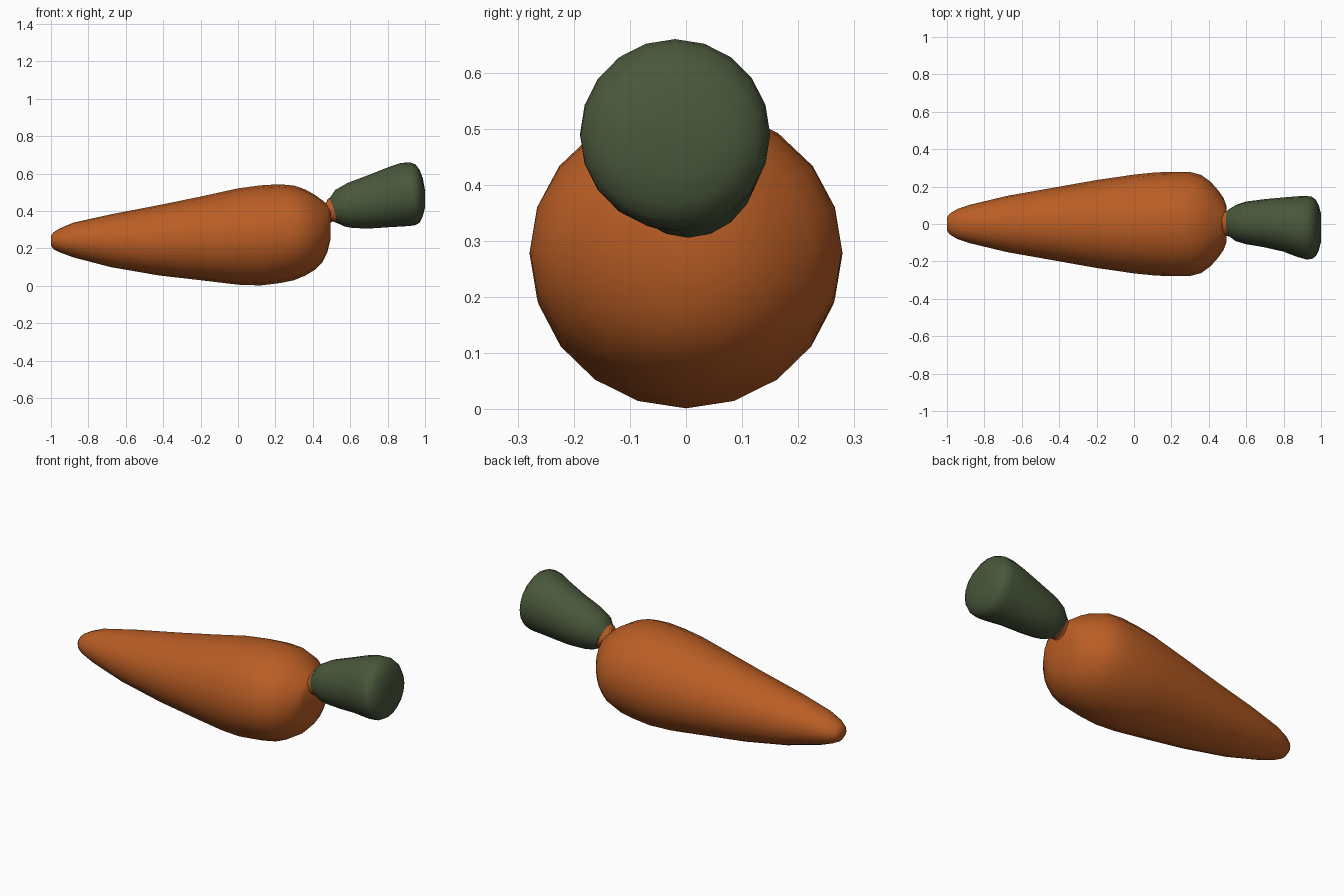
import bpy, bmesh, math

if "Cube" in bpy.data.objects:
    bpy.data.objects.remove(bpy.data.objects["Cube"])


def material(name, rgb):
    m = bpy.data.materials.new(name)
    m.diffuse_color = (*rgb, 1)
    m.use_nodes = True
    m.node_tree.nodes["Principled BSDF"].inputs["Base Color"].default_value = m.diffuse_color
    return m


orange = material("carrot orange", (0.49, 0.11, 0.018))
green = material("leaf green", (0.068, 0.095, 0.044))


def loft(name, rows, mat, sides=20):
    """Skin oval rings along x; row = x, y low, y high, z low, z high, lean."""
    bm = bmesh.new()
    rings = []
    for x, y0, y1, z0, z1, lean in rows:
        ring = []
        for i in range(sides):
            a = 2 * math.pi * i / sides
            dz = math.sin(a) * (z1 - z0) / 2
            y = (y0 + y1) / 2 + math.cos(a) * (y1 - y0) / 2
            ring.append(bm.verts.new((x + lean * dz, y, (z0 + z1) / 2 + dz)))
        rings.append(ring)
    for a, b in zip(rings, rings[1:]):
        for i in range(sides):
            j = (i + 1) % sides
            bm.faces.new((a[i], a[j], b[j], b[i]))
    bm.faces.new(rings[0])
    bm.faces.new(rings[-1])
    bmesh.ops.recalc_face_normals(bm, faces=bm.faces)
    for f in bm.faces:
        f.smooth = True
    me = bpy.data.meshes.new(name)
    bm.to_mesh(me)
    bm.free()
    me.materials.append(mat)
    ob = bpy.data.objects.new(name, me)
    bpy.context.collection.objects.link(ob)
    bpy.context.view_layer.objects.active = ob
    ob.select_set(True)
    bpy.ops.object.shade_smooth_by_angle(angle=math.radians(50))
    ob.select_set(False)
    return ob


# Root: x, half width, bottom, top
root = [(-1.0, .035, .215, .27), (-.985, .055, .195, .287),
        (-.95, .078, .178, .308), (-.88, .102, .152, .338),
        (-.68, .15, .1, .382), (-.42, .196, .055, .432),
        (-.2, .235, .03, .477), (0, .264, .006, .521),
        (.12, .276, .002, .537), (.22, .279, .014, .543),
        (.30, .278, .03, .536), (.36, .262, .055, .515),
        (.41, .225, .085, .487), (.45, .18, .125, .458),
        (.478, .14, .18, .435), (.495, .095, .25, .42)]
rows = [(x, -w, w, lo, hi, 0) for x, w, lo, hi in root]
loft("carrot_root", rows, orange)

# Short flared collar joining root and leaves
loft("stem_collar", [(.47, -.065, .065, .33, .44, -.3),
                     (.488, -.06, .065, .345, .443, -.35),
                     (.505, -.067, .075, .335, .466, -.37),
                     (.518, -.067, .075, .333, .47, -.37)], orange)

# Leaf bunch: flares outward to a rounded end
leaves = [(.512, -.065, .08, .333, .465, -.36), (.545, -.092, .102, .317, .512, -.26),
          (.6, -.108, .12, .309, .55, -.12), (.7, -.125, .133, .306, .593, 0),
          (.8, -.148, .142, .313, .633, 0), (.87, -.175, .148, .317, .657, 0),
          (.92, -.189, .15, .32, .66, 0), (.95, -.188, .146, .325, .648, 0),
          (.972, -.172, .13, .338, .618, 0), (.988, -.14, .1, .37, .575, 0),
          (1.0, -.095, .055, .42, .51, 0)]
loft("leaf_bunch", leaves, green)
